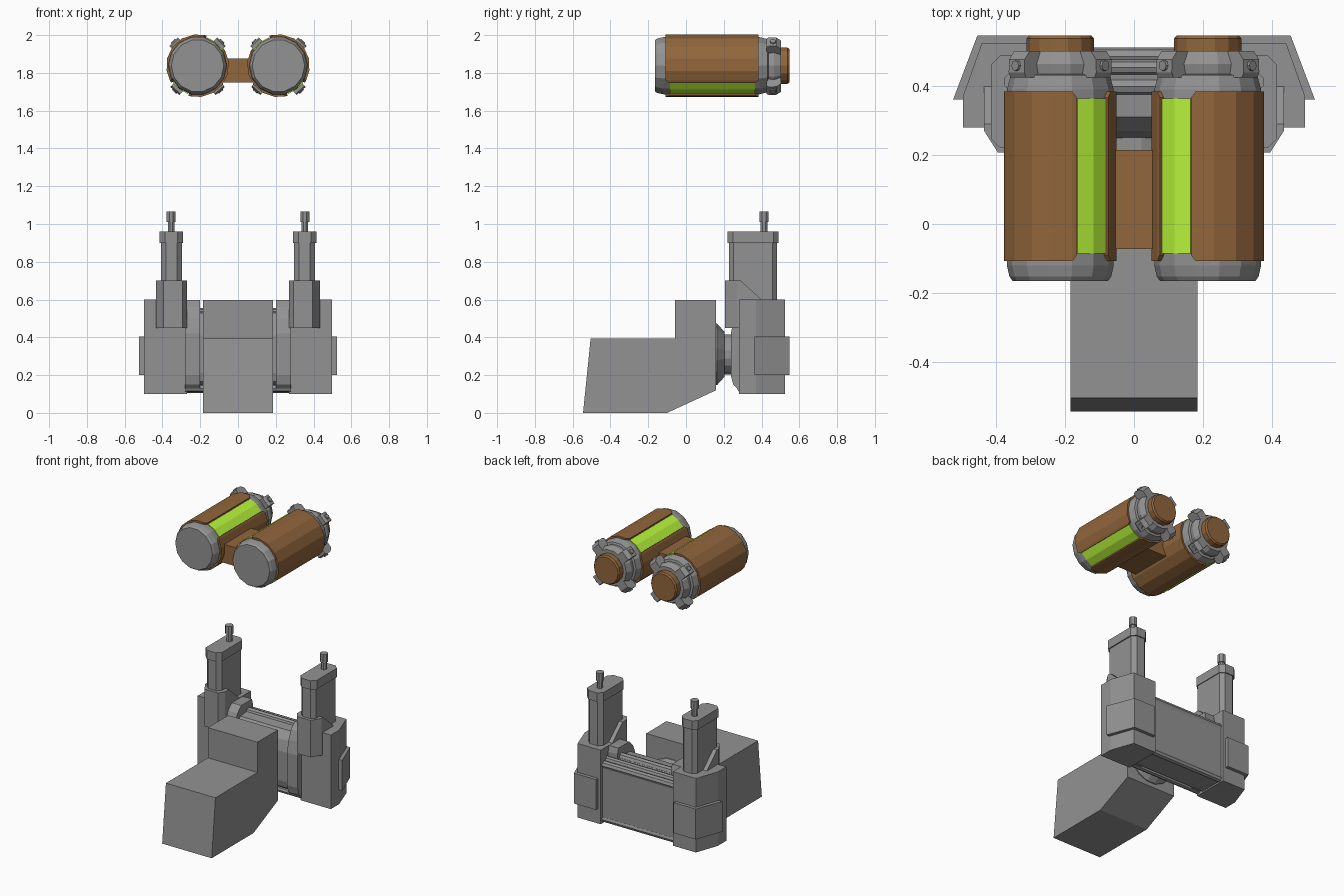
import bpy, bmesh
from math import sin, cos, radians, pi
from mathutils import Matrix, Vector

if "Cube" in bpy.data.objects:
    bpy.data.objects.remove(bpy.data.objects["Cube"])

def material(name, rgb):
    m = bpy.data.materials.new(name)
    m.diffuse_color = (*rgb, 1)
    m.use_nodes = True
    m.node_tree.nodes["Principled BSDF"].inputs["Base Color"].default_value = m.diffuse_color
    return m

BROWN = material("brown", (0.285, 0.132, 0.045))
GREEN = material("green", (0.50, 0.95, 0.045))
GREY = material("dark_grey", (0.29, 0.29, 0.29))

def finish(name, bm, mat=GREY):
    bmesh.ops.recalc_face_normals(bm, faces=bm.faces[:])
    me = bpy.data.meshes.new(name)
    bm.to_mesh(me)
    bm.free()
    ob = bpy.data.objects.new(name, me)
    bpy.context.collection.objects.link(ob)
    me.materials.append(mat)
    return ob

def loft(name, rings, mat=GREY):
    """Closed skin through rings of points, capped at both ends."""
    bm = bmesh.new()
    vs = [[bm.verts.new(p) for p in r] for r in rings]
    n = len(vs[0])
    for a, b in zip(vs, vs[1:]):
        for i in range(n):
            j = (i + 1) % n
            bm.faces.new((a[i], a[j], b[j], b[i]))
    bm.faces.new(vs[0][::-1])
    bm.faces.new(vs[-1])
    return finish(name, bm, mat)

def prism_x(name, yz, x0, x1, mat=GREY):
    return loft(name, [[(x, y, z) for y, z in yz] for x in (x0, x1)], mat)

def prism_z(name, xy, z0, z1, s=1, mat=GREY):
    return loft(name, [[(s * x, y, z) for x, y in xy] for z in (z0, z1)], mat)

def lathe_y(name, c, yr, n, mat=GREY):
    """Turned shape about an axis along y; yr lists (y, radius)."""
    return loft(name, [[(c[0] + r * sin(2 * pi * (i + .5) / n), y,
                         c[1] + r * cos(2 * pi * (i + .5) / n)) for i in range(n)]
                       for y, r in yr], mat)

def chamfered(x0, x1, y0, y1, c):
    return [(x0 + c, y0), (x1 - c, y0), (x1, y0 + c), (x1, y1 - c),
            (x1 - c, y1), (x0 + c, y1), (x0, y1 - c), (x0, y0 + c)]

def arc_panel(name, cx, cz, s, a0, a1, r0, r1, y0, y1, steps, mat, cut=0):
    """Curved panel around a canister, with clipped corners when cut > 0."""
    angs = [a0 + (a1 - a0) * i / steps for i in range(steps + 1)]
    ins = [0.0] * len(angs)
    if cut:
        angs = [a0, a0 + 5] + angs[1:-1] + [a1 - 5, a1]
        ins = [cut, 0] + [0] * (len(angs) - 4) + [0, cut]
    rings = []
    for a, d in zip(angs, ins):
        u, w = s * sin(radians(a)), cos(radians(a))
        rings.append([(cx + r * u, y, cz + r * w) for r, y in
                      ((r0, y0 + d), (r1, y0 + d), (r1, y1 - d), (r0, y1 - d))])
    return loft(name, rings, mat)

CZ = 1.838
for s, side in ((-1, "left"), (1, "right")):
    cx = 0.214 * s
    # canister core and end cap
    lathe_y(side + "_canister", (cx, CZ),
            [(-.165, .139), (-.152, .148), (-.12, .155), (.39, .155), (.432, .144),
             (.436, .130), (.465, .136), (.502, .120)], 14)
    lathe_y(side + "_canister_cap", (cx, CZ), [(.48, .098), (.538, .098), (.548, .09)], 14, BROWN)
    # two outer shells separated by two glowing strips
    for k in (0, 180):
        arc_panel(side + "_shell", cx, CZ, s, k - 17, k + 123, .142, .166, -.108, .385, 6, BROWN, .018)
        arc_panel(side + "_window", cx, CZ, s, k - 57, k - 18.5, .142, .158, -.085, .365, 2, GREEN)
    # four clips with screws around the rear collar
    for a in (-45, 45, 138, -138):
        rot = Matrix.Translation((cx, 0, CZ)) @ Matrix.Rotation(radians(a), 4, 'Y')
        clip = loft(side + "_clip", [[(x, y, z) for y, z in
                    ((.425, .115), (.425, .172), (.44, .18), (.478, .178), (.502, .158), (.502, .115))]
                    for x in (-.032, .032)])
        clip.data.transform(rot)
        bm = bmesh.new()
        bmesh.ops.create_cone(bm, cap_ends=True, segments=8, radius1=.017, radius2=.015, depth=.008,
                              matrix=rot @ Matrix.Translation((0, .46, .182)))
        finish(side + "_clip_screw", bm)

    # side column with bevelled rear corner, and its wrapping strap
    prism_z(side + "_column", [(.27, .28), (.497, .28), (.497, .37), (.442, .525), (.27, .525)], .1, .6, s)
    prism_z(side + "_strap", [(.525, .362), (.455, .547), (.29, .547), (.29, .5), (.42, .5), (.46, .362)],
            .2, .405, s)
    # socket on the front of the column, top sloping to the rear
    socket = prism_z(side + "_socket", [(.27, .40), (.27, .245), (.295, .207), (.395, .207),
                     (.435, .27), (.435, .40)], .45, .7, s)
    bm = bmesh.new()
    bm.from_mesh(socket.data)
    cut = bmesh.ops.bisect_plane(bm, geom=bm.verts[:] + bm.edges[:] + bm.faces[:],
                                 plane_co=Vector((0, .29, .7)), plane_no=Vector((0, .1, .11)),
                                 clear_outer=True)
    bmesh.ops.holes_fill(bm, edges=[e for e in cut["geom_cut"] if isinstance(e, bmesh.types.BMEdge)])
    bmesh.ops.recalc_face_normals(bm, faces=bm.faces[:])
    bm.to_mesh(socket.data)
    bm.free()
    # upright cartridge, lid and pin
    prism_z(side + "_cartridge", chamfered(.297, .407, .227, .483, .025), .5, .91, s)
    prism_z(side + "_cartridge_lid", chamfered(.292, .415, .22, .49, .028), .9, .96, s)
    for z0, z1, r in ((.95, 1.02, .019), (1.01, 1.065, .026)):
        pin = [(.354 + r * cos(i * pi / 4 + pi / 8), .413 + r * sin(i * pi / 4 + pi / 8)) for i in range(8)]
        prism_z(side + "_pin", pin, z0, z1, s)
    # bracket clasping the middle body
    prism_x(side + "_bracket", [(.28, .12), (.25, .15), (.237, .2), (.237, .42), (.255, .5), (.28, .56),
                                (.32, .598), (.435, .598), (.445, .56), (.445, .12)], .2 * s, .28 * s)

# bridge between the canisters
prism_x("canister_bridge", [(-.072, 1.75), (-.072, 1.875), (.215, 1.875), (.215, 1.75)], -.075, .075, BROWN)

# middle body with stepped top and rear panel
prism_x("middle_body", [(.30, .135), (.262, .165), (.25, .21), (.25, .41), (.27, .48), (.31, .53), (.42, .54),
                        (.44, .50), (.505, .49), (.505, .13), (.48, .11), (.33, .11)], -.28, .28)
# rods along the middle body
for y, z, r in ((.40, .53, .026), (.455, .512, .022), (.487, .49, .025), (.49, .127, .022), (.29, .13, .02)):
    prism_x("cross_rod", [(y + r * cos(i * pi / 4), z + r * sin(i * pi / 4)) for i in range(8)], -.28, .28)

# front grip block and its neck joint
prism_x("front_block", [(-.545, 0), (-.505, .393), (-.057, .393), (-.057, .597), (.16, .597),
                        (.16, .12), (-.1, 0)], -.185, .185)
lathe_y("neck_joint", (0, .31), [(.15, .168), (.165, .165), (.203, .122), (.205, .108), (.27, .108)], 16)
